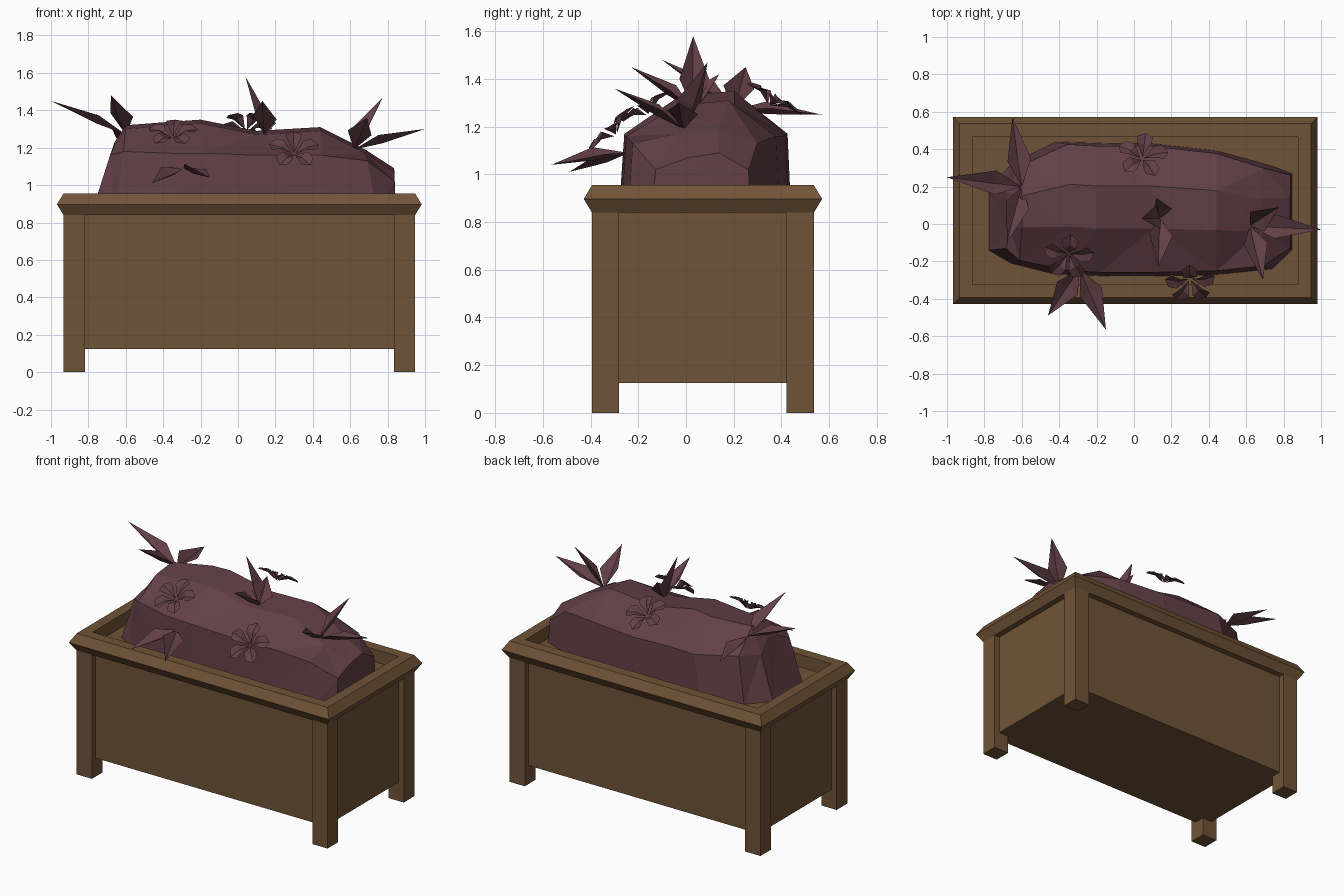
import bpy, bmesh, math
from mathutils import Vector

if "Cube" in bpy.data.objects:
    bpy.data.objects.remove(bpy.data.objects["Cube"], do_unlink=True)


def material(name, rgb):
    m = bpy.data.materials.new(name)
    m.use_nodes = True
    m.diffuse_color = (*rgb, 1)
    m.node_tree.nodes["Principled BSDF"].inputs["Base Color"].default_value = (*rgb, 1)
    return m


WOOD = material("brown wood", (0.162, 0.088, 0.038))
PLANT = material("dusky plum", (0.122, 0.05, 0.062))
CX, CY = 0.007, 0.071      # planter centre
HX, HY = 0.94, 0.465       # planter half size at the legs


def finish(name, bm, mat, closed=True):
    if closed:
        bmesh.ops.recalc_face_normals(bm, faces=bm.faces)
    me = bpy.data.meshes.new(name)
    bm.to_mesh(me)
    bm.free()
    me.materials.append(mat)
    ob = bpy.data.objects.new(name, me)
    bpy.context.collection.objects.link(ob)
    return ob


def box(name, x, y, hx, hy, z0, z1):
    bm = bmesh.new()
    bmesh.ops.create_cube(bm, size=2)
    for v in bm.verts:
        v.co = (x + v.co.x * hx, y + v.co.y * hy, z1 if v.co.z > 0 else z0)
    return finish(name, bm, WOOD)


def bridge(bm, a, b, wrap):
    n = len(a)
    for i in range(n if wrap else n - 1):
        j = (i + 1) % n
        bm.faces.new((a[i], a[j], b[j], b[i]))


# Planter: body and four legs
box("planter_body", CX, CY, HX - 0.04, HY - 0.04, 0.125, 0.86)
leg = 0.057
for sx, side in ((-1, "right"), (1, "left")):
    for sy, end in ((-1, "front"), (1, "back")):
        box(f"{end}_{side}_leg", CX + sx * (HX - leg), CY + sy * (HY - leg), leg, leg, 0, 0.85)

# Rim: profile carried around the rectangle, closed by a recessed bed
bm = bmesh.new()
rings = []
for off, z in ((-0.07, 0.84), (0, 0.84), (0.035, 0.897), (0, 0.955), (-0.07, 0.955), (-0.07, 0.87)):
    rings.append([bm.verts.new((CX + sx * (HX + off), CY + sy * (HY + off), z))
                  for sx, sy in ((-1, -1), (1, -1), (1, 1), (-1, 1))])
for a, b in zip(rings, rings[1:]):
    bridge(bm, a, b, True)
bm.faces.new(rings[0])
bm.faces.new(rings[-1])
finish("planter_rim", bm, WOOD)

# Faceted bush: base x, top x, front y, back y, shoulder z, top z
stations = (
    (-0.78, -0.66, -0.14, 0.18, 1.16, 1.23),
    (-0.66, -0.60, -0.21, 0.32, 1.18, 1.32),
    (-0.42, -0.34, -0.27, 0.44, 1.17, 1.34),
    (-0.10, -0.20, -0.28, 0.43, 1.17, 1.35),
    (0.10, 0.10, -0.28, 0.43, 1.16, 1.29),
    (0.45, 0.44, -0.27, 0.39, 1.16, 1.31),
    (0.74, 0.68, -0.24, 0.31, 1.13, 1.19),
    (0.845, 0.835, -0.14, 0.27, 1.02, 1.09),
)
bm = bmesh.new()
loops = []
for xb, xt, y0, y1, zs, zt in stations:
    d = y1 - y0
    xm = xb + (xt - xb) * 0.8
    shape = ((xb, y0, 0.86), (xm, y0 + 0.03 * d, zs), (xt, y0 + 0.36 * d, zt - 0.02),
             (xt, y0 + 0.68 * d, zt), (xm, y1 - 0.02 * d, zs), (xb, y1, 0.86))
    loops.append([bm.verts.new(p) for p in shape])
for a, b in zip(loops, loops[1:]):
    bridge(bm, a, b, True)
bm.faces.new(loops[0])
bm.faces.new(loops[-1])
bmesh.ops.triangulate(bm, faces=bm.faces)
finish("bush", bm, PLANT)


# Leaf clusters: folded pointed blades from a common base
def leaves(name, base, tips, width=0.065):
    bm = bmesh.new()
    base = Vector(base)
    for tip in tips:
        tip = Vector(tip)
        d = tip - base
        side = d.cross(Vector((0.2, 0.1, 1))).normalized()
        up = side.cross(d).normalized()
        mid = base + d * 0.38
        b, t, l, r = (bm.verts.new(p) for p in (base, tip, mid + side * width + up * 0.03,
                                                mid - side * width + up * 0.03))
        c = bm.verts.new(mid - up * 0.01)
        for tri in ((b, c, l), (l, c, t), (b, r, c), (c, r, t)):
            bm.faces.new(tri)
    finish(name, bm, PLANT, False)


leaves("right_end_leaves", (-0.6, 0.2, 1.27),
       ((-1.0, 0.25, 1.45), (-0.65, 0.57, 1.25), (-0.68, -0.1, 1.48)))
leaves("left_end_leaves", (0.62, -0.01, 1.19),
       ((1.0, -0.03, 1.3), (0.775, 0.09, 1.47), (0.69, -0.3, 1.36)))
leaves("middle_leaves", (0.14, 0.03, 1.27),
       ((0.04, 0.03, 1.58), (0.13, -0.23, 1.45), (0.12, 0.14, 1.42)))
leaves("front_leaves", (-0.29, -0.24, 1.09),
       ((-0.15, -0.565, 1.04), (-0.46, -0.49, 1.01)))


# Flowers: five cupped petals with drooping outer edges
def flower(name, centre, normal, spin):
    bm = bmesh.new()
    rot = Vector(normal).to_track_quat("Z", "Y")
    for k in range(5):
        a = spin + k * math.tau / 5
        pts = []
        for ang, r, h in ((0, 0.01, -0.02), (-0.5, 0.075, 0.03), (-0.36, 0.12, 0.02),
                          (0, 0.14, 0.01), (0.36, 0.12, 0.02), (0.5, 0.075, 0.03), (0, 0.07, 0.01)):
            p = Vector((math.cos(a + ang) * r, math.sin(a + ang) * r, h))
            pts.append(bm.verts.new(Vector(centre) + rot @ p))
        b, l1, l2, t, r2, r1, c = pts
        for f in ((b, l1, c), (l1, l2, t, c), (c, t, r2, r1), (b, c, r1)):
            bm.faces.new(f)
    finish(name, bm, PLANT, False)


flower("front_right_flower", (-0.35, -0.17, 1.27), (-0.05, -0.5, 0.85), 0.3)
flower("front_left_flower", (0.3, -0.31, 1.18), (0.05, -0.7, 0.7), 0.3)
flower("back_flower", (0.045, 0.36, 1.31), (0.05, 0.5, 0.85), 0.9)
